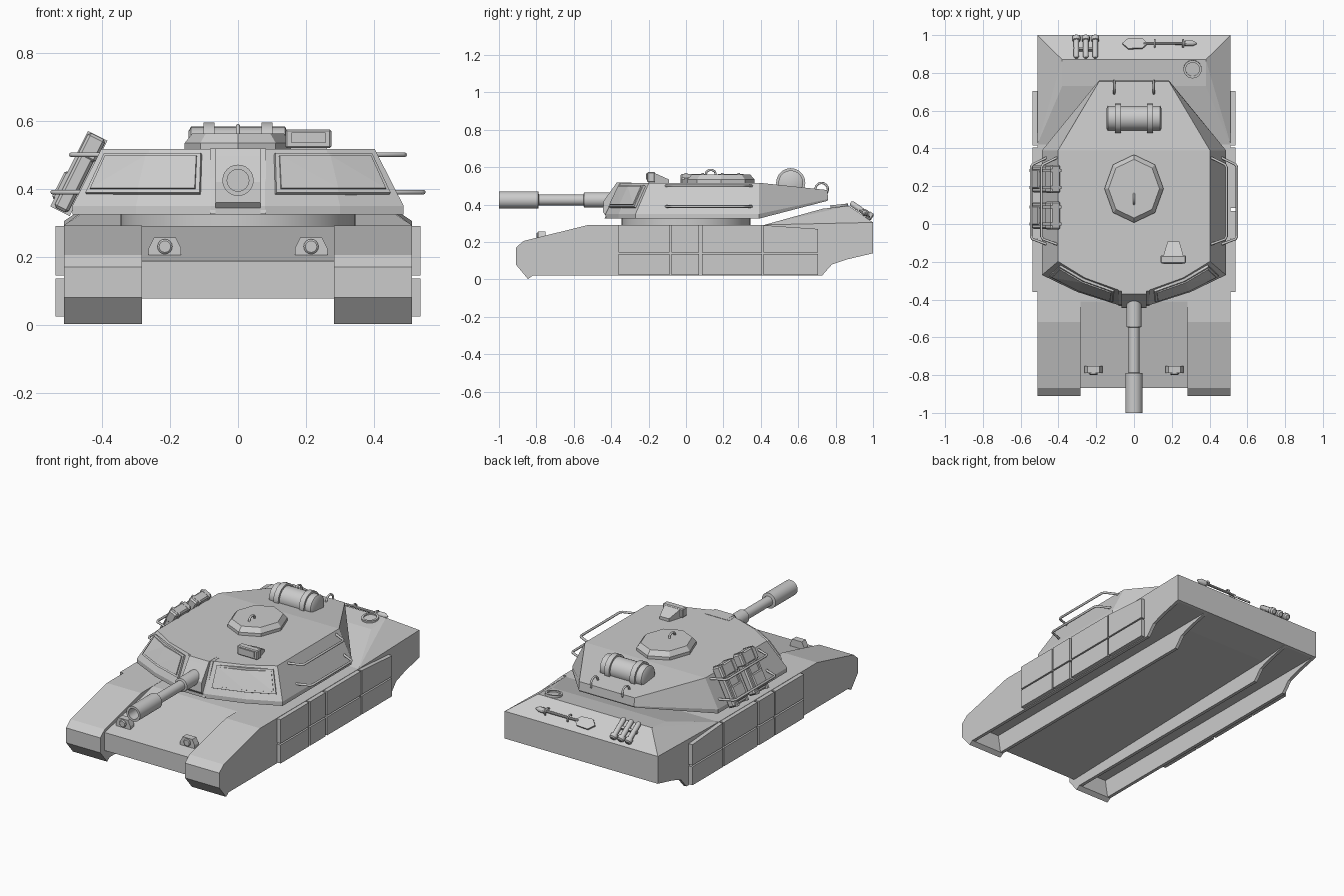
import bpy, bmesh, math
from mathutils import Vector, Matrix

if "Cube" in bpy.data.objects:
    bpy.data.objects.remove(bpy.data.objects["Cube"])

T, R = Matrix.Translation, Matrix.Rotation


def finish(name, bm, mirror=False, smooth=False):
    bmesh.ops.recalc_face_normals(bm, faces=bm.faces)
    me = bpy.data.meshes.new(name)
    bm.to_mesh(me)
    bm.free()
    ob = bpy.data.objects.new(name, me)
    bpy.context.collection.objects.link(ob)
    if smooth:
        bpy.ops.object.select_all(action='DESELECT')
        ob.select_set(True)
        bpy.context.view_layer.objects.active = ob
        bpy.ops.object.shade_smooth_by_angle(angle=math.radians(35))
    if mirror:
        ob.modifiers.new("mirror", 'MIRROR').use_clip = False
    return ob


def prism(name, profile, x0, x1, mirror=False):
    """Extrude a (y, z) profile along x."""
    bm = bmesh.new()
    a = [bm.verts.new((x0, y, z)) for y, z in profile]
    b = [bm.verts.new((x1, y, z)) for y, z in profile]
    bm.faces.new(a)
    bm.faces.new(b[::-1])
    for i in range(len(a)):
        j = (i + 1) % len(a)
        bm.faces.new((a[i], b[i], b[j], a[j]))
    return finish(name, bm, mirror)


def hull(name, pts, mirror=False):
    bm = bmesh.new()
    vs = [bm.verts.new(p) for p in pts]
    res = bmesh.ops.convex_hull(bm, input=vs)
    junk = [v for v in res["geom_interior"] if isinstance(v, bmesh.types.BMVert)]
    bmesh.ops.delete(bm, geom=junk, context='VERTS')
    bmesh.ops.dissolve_limit(bm, angle_limit=0.01, verts=bm.verts, edges=bm.edges)
    return finish(name, bm, mirror)


def box(name, size, M, bevel=0, mirror=False):
    bm = bmesh.new()
    bmesh.ops.create_cube(bm, size=1, matrix=M @ Matrix.Diagonal((*size, 1)))
    if bevel:
        bmesh.ops.bevel(bm, geom=bm.edges[:], offset=bevel, segments=1, affect='EDGES')
    return finish(name, bm, mirror)


def lathe(name, prof, M, n=24, smooth=True, mirror=False):
    """Revolve (radius, height) points about the local z axis."""
    bm = bmesh.new()
    rings = [[bm.verts.new(M @ Vector((r * math.cos(2 * math.pi * i / n),
                                       r * math.sin(2 * math.pi * i / n), h)))
              for i in range(n)] for r, h in prof]
    for a, b in zip(rings, rings[1:]):
        for i in range(n):
            j = (i + 1) % n
            bm.faces.new((a[i], a[j], b[j], b[i]))
    bm.faces.new(rings[0][::-1])
    bm.faces.new(rings[-1])
    return finish(name, bm, mirror, smooth)


def tube(name, pts, r, cyclic=False):
    cu = bpy.data.curves.new(name, 'CURVE')
    cu.dimensions = '3D'
    cu.bevel_depth, cu.bevel_resolution, cu.use_fill_caps = r, 2, True
    sp = cu.splines.new('POLY')
    sp.points.add(len(pts) - 1)
    for p, q in zip(sp.points, pts):
        p.co = (*q, 1)
    sp.use_cyclic_u = cyclic
    ob = bpy.data.objects.new(name, cu)
    bpy.context.collection.objects.link(ob)


# Hull: side sponsons hollow underneath, centre body, raised engine deck
side = [(-.91, .08), (-.91, .17), (-.868, .206), (-.52, .292), (.42, .292), (1, .305),
        (1, .14), (.86, .107), (.78, .08), (.727, .02), (-.82, .02), (-.845, .002)]
sponson = prism("track_sponson", side, .283, .512)
cutter = prism("track_channel_cutter", [(-.80, -.1), (-.84, .137), (1.1, .137), (1.1, -.1)], .303, .492)
cutter.hide_render = True
cutter.hide_viewport = True
cut = sponson.modifiers.new("channel", 'BOOLEAN')
cut.operation, cut.solver, cut.object = 'DIFFERENCE', 'EXACT', cutter
sponson.modifiers.new("mirror", 'MIRROR')
prism("centre_hull", [(-.868, .078), (-.868, .187), (-.41, .291), (.5, .291), (1, .3),
                      (1, .14), (.8, .12)], -.284, .284)
deck = [(.512, .42, .292), (.38, .73, .378), (.38, .87, .394), (.512, 1, .305),
        (.512, .42, .28), (.512, 1, .2)]
hull("engine_deck", [(s * x, y, z) for x, y, z in deck for s in (-1, 1)])

# Side armour panels, two rows of four
for y0, y1 in ((-.36, -.087), (-.077, .07), (.085, .405), (.415, .705)):
    drop = .02 if y1 > .5 else 0
    prism("upper_skirt_panel", [(y0, .145), (y0, .29), (y1, .29 - drop), (y1, .145)], .505, .537, True)
    prism("lower_skirt_panel", [(y0, .025), (y0, .136), (y1, .136), (y1, .025)], .505, .537, True)

# Headlights
hull("headlight_housing", [(.215 + dx, y, z) for y in (-.79, -.752)
     for dx, z in ((-.048, .2), (.048, .2), (.048, .225), (.032, .257), (-.032, .257), (-.048, .225))], True)
lathe("headlight_lens", [(.022, 0), (.022, .02), (.017, .024)],
      T((.215, -.775, .23)) @ R(math.pi / 2, 4, 'X'), 16, mirror=True)

# Turret: ring, then a faceted body lofted through three outlines
lathe("turret_ring", [(.345, .28), (.345, .335)], Matrix(), 48)
low = [(.08, -.43, .325), (.30, -.36, .325), (.487, -.27, .325), (.487, .39, .325), (.185, .755, .42)]
lip = [(x, y, z + .025) for x, y, z in low[:4]] + [(.185, .76, .43)]
top = [(.08, -.35, .517), (.26, -.285, .517), (.402, -.198, .517), (.402, .39, .517), (.185, .755, .478)]
bm = bmesh.new()
rings = [[bm.verts.new(p) for p in L + [(-x, y, z) for x, y, z in L[::-1]]] for L in (low, lip, top)]
for a, b in zip(rings, rings[1:]):
    for i in range(10):
        j = (i + 1) % 10
        bm.faces.new((a[i], a[j], b[j], b[i]))
for r in (rings[0], rings[2]):
    bm.faces.new([r[i] for i in (0, 1, 2, 3, 6, 7, 8, 9)])
    bm.faces.new(r[3:7])
finish("turret_body", bm)

# Raised frontal armour plates: a frame slab with a smaller slab on top
normal = Vector((.32, -.83, .46)).normalized()


def front_point(u, v, off):
    k = 0 if u < .5 else 1
    t = u * 2 - k
    a = Vector(lip[k]).lerp(Vector(lip[k + 1]), t)
    b = Vector(top[k]).lerp(Vector(top[k + 1]), t)
    return a.lerp(b, v) + normal * off


for name, u0, u1, v0, v1, h in (("front_plate", .07, .93, .2, .9, .012),
                                ("front_plate_inset", .10, .90, .26, .84, .018)):
    hull(name, [front_point(u, v, o) for u in (u0, .5, u1) for v in (v0, v1) for o in (h, -.008)], True)

# Mantlet and gun
prism("mantlet", [(-.445, .36), (-.425, .338), (-.3, .338), (-.29, .519), (-.37, .519), (-.385, .497), (-.44, .42)],
      -.066, .066)
prism("mantlet_cheek", [(-.435, .326), (-.3, .326), (-.29, .518), (-.355, .518)], .066, .083, True)
lathe("gun_barrel", [(.041, .38), (.041, .545), (.029, .548), (.029, .787), (.046, .79), (.046, 1),
                     (.032, 1), (.032, .93)], T((0, 0, .425)) @ R(math.pi / 2, 4, 'X'), 24)

# Octagonal commander's hatch with a pull handle
lathe("hatch", [(.18, .51), (.18, .535), (.155, .562)],
      T((0, .187, 0)) @ Matrix.Diagonal((.87, 1, 1, 1)) @ R(math.pi / 2, 4, 'Z'), 8, False)
tube("hatch_handle", [(0, .105, .555), (0, .11, .577), (0, .125, .585), (0, .14, .585),
                      (0, .155, .577), (0, .16, .555)], .006)

# Periscope sight
box("sight_head", (.135, .042, .055), T((.207, -.187, .547)), .005)
box("sight_window", (.1, .008, .032), T((.207, -.209, .55)))
hull("sight_tail", [(x, y, z) for x0, x1, y, z1 in ((.155, .262, -.17, .57), (.178, .24, -.092, .535))
                    for x in (x0, x1) for z in (.51, z1)])

# Rolled tarp with straps on the turret roof
roll = T((0, .56, .517)) @ R(math.pi / 2, 4, 'Y')
lathe("tarp_roll", [(.052, -.146), (.066, -.138), (.066, .138), (.052, .146)], roll, 20)
for x in (-.085, .085):
    lathe("tarp_strap", [(.078, x - .016), (.078, x + .016)], roll, 20)

# Side rails and rear lifting hooks
for s in (-1, 1):
    for x0, x1, z in ((.40, .49, .50), (.455, .545, .39)):
        tube("side_rail", [(s * x0, .355, z), (s * (x1 - .008), .315, z), (s * x1, .30, z),
                           (s * x1, -.065, z), (s * (x1 - .008), -.08, z), (s * x0, -.11, z)], .007)
    tube("lifting_hook", [(s * .105, .725 + .034 * math.cos(a), .482 + .034 * math.sin(a))
                          for a in [math.radians(d) for d in range(-60, 201, 26)]], .006)

# Two tilted packs on the left rails
for y in (.238, .045):
    M = T((-.468, y, .445)) @ R(math.radians(26.6), 4, 'Y')
    box("pack", (.045, .142, .24), M, .008)
    box("pack_flap", (.056, .15, .075), M @ T((0, 0, .085)), .008)
    box("pack_pocket", (.02, .10, .09), M @ T((-.03, 0, -.055)), .006)
    for dy in (-.045, .045):
        box("pack_strap", (.064, .014, .248), M @ T((0, dy, 0)))

# Tools on the sloped rear plate
S = T((0, .935, .35)) @ R(math.radians(-34.7), 4, 'X')
hull("shovel_blade", [S @ Vector((x, .015 + y, z)) for x, y in
     ((-.062, 0), (-.03, .034), (.045, .03), (.065, .008), (.065, -.008), (.045, -.03), (-.03, -.034))
     for z in (.008, .018)])
lathe("shovel_handle", [(.007, .05), (.008, .26), (.016, .27), (.016, .31), (.004, .332)],
      S @ T((0, .015, .016)) @ R(math.pi / 2, 4, 'Y'), 10)
for x in (.11, .26):
    tube("shovel_clip", [S @ Vector((x, .015 + .022 * math.cos(a), .012 + .02 * math.sin(a)))
                         for a in [math.radians(d) for d in range(0, 181, 30)]], .005)
for x in (-.305, -.255, -.205):
    lathe("stowed_tool", [(.008, -.08), (.015, -.07), (.015, .03), (.021, .032), (.021, .055), (.012, .062)],
          S @ T((x, 0, .018)) @ R(-math.pi / 2, 4, 'X'), 12)
box("tool_bracket", (.13, .014, .02), S @ T((-.255, -.02, .012)))

# Fuel cap on the engine deck
C = T((.31, .82, .389)) @ R(math.radians(6.5), 4, 'X')
lathe("fuel_cap", [(.048, -.02), (.048, .012), (.036, .012), (.036, .004)], C, 24)
